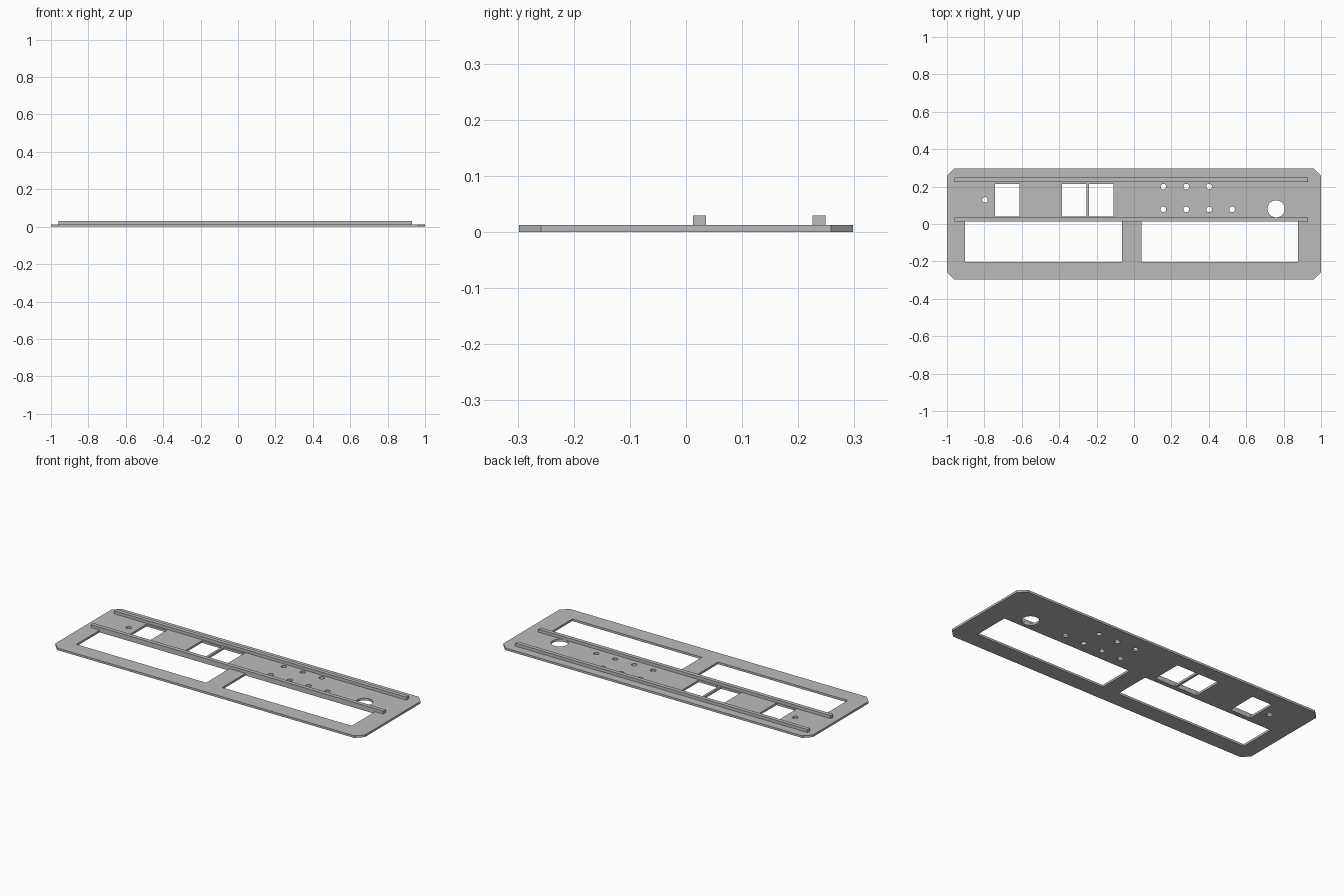
import bpy
import math

if "Cube" in bpy.data.objects:
    bpy.data.objects.remove(bpy.data.objects["Cube"])

T = 0.0125          # panel thickness
TOP = 0.030         # top of the rails

grey = bpy.data.materials.new("plain grey")
grey.diffuse_color = (0.5, 0.5, 0.5, 1)
grey.use_nodes = True
grey.node_tree.nodes["Principled BSDF"].inputs["Base Color"].default_value = grey.diffuse_color


def rect(x0, x1, y0, y1):
    return [(x0, y0), (x1, y0), (x1, y1), (x0, y1)]


def circle(x, y, r, n=32):
    return [(x + r * math.cos(2 * math.pi * i / n),
             y + r * math.sin(2 * math.pi * i / n)) for i in range(n)]


def slab(name, outlines, z0, z1):
    """Filled flat profile (first outline outer, the rest holes) given thickness."""
    curve = bpy.data.curves.new(name, 'CURVE')
    curve.dimensions = '2D'
    curve.fill_mode = 'BOTH'
    curve.extrude = (z1 - z0) / 2
    for pts in outlines:
        s = curve.splines.new('POLY')
        s.points.add(len(pts) - 1)
        for p, (x, y) in zip(s.points, pts):
            p.co = (x, y, 0, 1)
        s.use_cyclic_u = True
    ob = bpy.data.objects.new(name, curve)
    ob.location.z = (z0 + z1) / 2
    bpy.context.collection.objects.link(ob)
    curve.materials.append(grey)
    bpy.ops.object.select_all(action='DESELECT')
    ob.select_set(True)
    bpy.context.view_layer.objects.active = ob
    bpy.ops.object.convert(target='MESH')
    ob = bpy.context.object
    # weld the caps to the walls and face everything outward
    bpy.ops.object.mode_set(mode='EDIT')
    bpy.ops.mesh.select_all(action='SELECT')
    bpy.ops.mesh.remove_doubles(threshold=0.0001)
    bpy.ops.mesh.normals_make_consistent(inside=False)
    bpy.ops.object.mode_set(mode='OBJECT')
    bpy.ops.object.shade_smooth_by_angle(angle=math.radians(30))
    return ob


# Panel outline with chamfered corners
X, Y, C = 1.0, 0.298, 0.04
outline = [(-X + C, -Y), (X - C, -Y), (X, -Y + C), (X, Y - C),
           (X - C, Y), (-X + C, Y), (-X, Y - C), (-X, -Y + C)]

# Two long front windows
holes = [rect(-0.903, -0.064, -0.203, 0.0125), rect(0.04, 0.877, -0.203, 0.0125)]
# Small rectangular cut-outs between the rails
for x in (-0.743, -0.385, -0.241):
    holes.append(rect(x, x + 0.131, 0.04, 0.215))
# Small round holes
holes.append(circle(-0.797, 0.129, 0.015))
for i in range(4):
    x = 0.157 + i * 0.1225
    holes.append(circle(x, 0.078, 0.015))
    if i < 3:
        holes.append(circle(x, 0.200, 0.015))
# Large round hole
holes.append(circle(0.76, 0.081, 0.046, 48))

slab("panel", [outline] + holes, 0, T)

# Rails running along the panel
for name, y in (("front_rail", 0.0125), ("rear_rail", 0.2255)):
    slab(name, [rect(-0.96, 0.93, y, y + 0.0235)], T, TOP)
